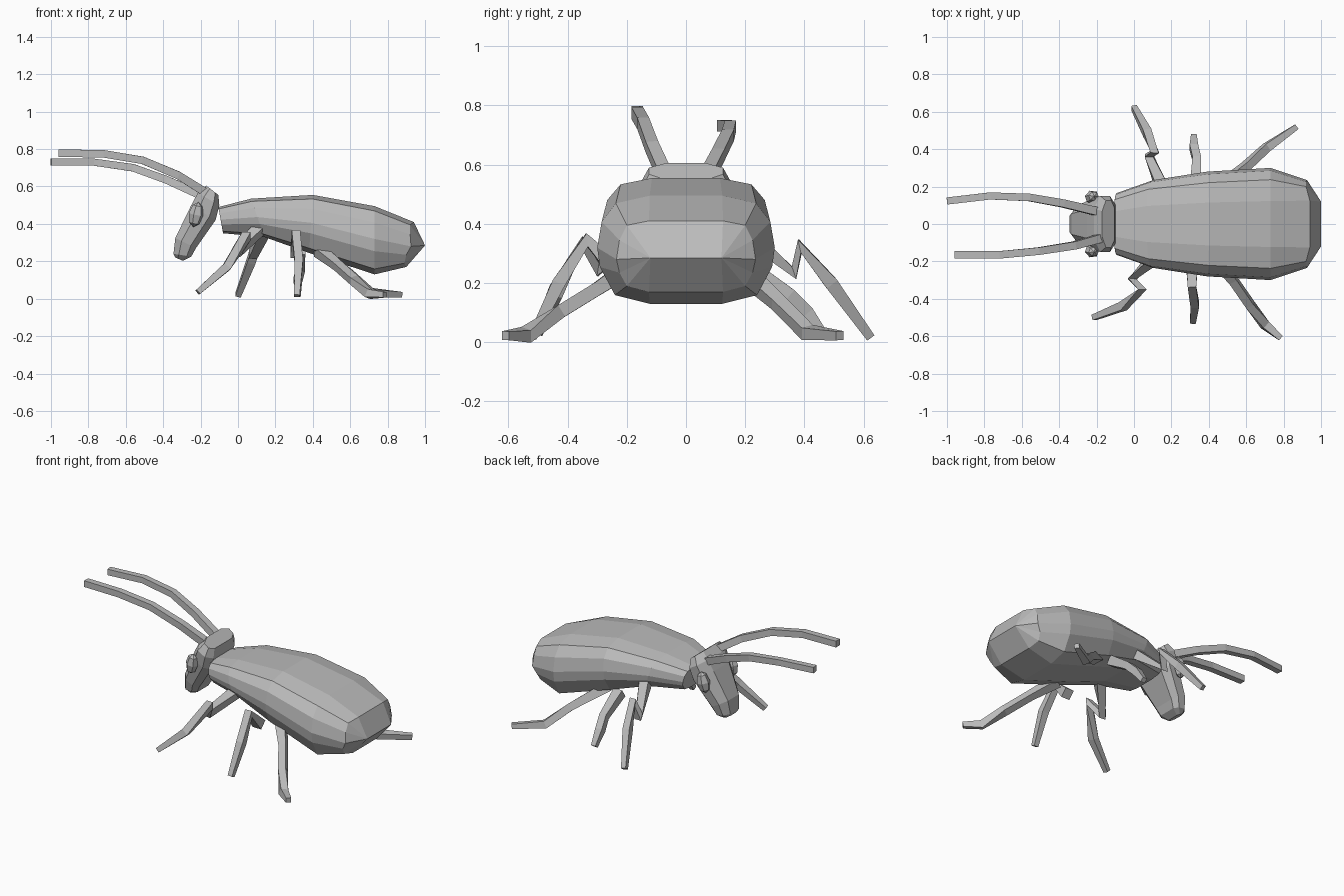
import bpy, bmesh, math
from mathutils import Vector

cube = bpy.data.objects.get("Cube")
if cube:
    bpy.data.objects.remove(cube, do_unlink=True)

grey = bpy.data.materials.new("plain grey")
grey.use_nodes = True
COLOUR = (0.5, 0.5, 0.5, 1)
grey.diffuse_color = COLOUR
grey.node_tree.nodes["Principled BSDF"].inputs["Base Color"].default_value = COLOUR


def finish(name, bm):
    bmesh.ops.recalc_face_normals(bm, faces=bm.faces)
    mesh = bpy.data.meshes.new(name)
    bm.to_mesh(mesh)
    bm.free()
    mesh.materials.append(grey)
    obj = bpy.data.objects.new(name, mesh)
    bpy.context.collection.objects.link(obj)
    return obj


def skin(bm, rings):
    """Bridge successive rings of points; returns the vertex rings."""
    vr = [[bm.verts.new(p) for p in ring] for ring in rings]
    n = len(vr[0])
    for a, b in zip(vr, vr[1:]):
        for i in range(n):
            j = (i + 1) % n
            bm.faces.new((a[i], a[j], b[j], b[i]))
    return vr


def limb(name, path, sizes):
    """Square bar mitred along a path."""
    pts = [Vector(p) for p in path]
    rings = []
    for i, p in enumerate(pts):
        d0 = (p - pts[i - 1]).normalized() if i else None
        d1 = (pts[i + 1] - p).normalized() if i < len(pts) - 1 else None
        t = ((d0 or d1) + (d1 or d0)).normalized()
        # keep the section across the outward direction of the limb
        ref = Vector((1, 0, 0)) if abs(t.x) < 0.6 else Vector((0, 1, 0))
        u = (ref - t * ref.dot(t)).normalized()
        v = t.cross(u)
        r = sizes[i] / 2
        if abs(t.x) >= 0.6:
            u, v = -v, u
            if t.x < 0:
                u = -u
        rings.append([p + u * a * r + v * b * r
                      for a, b in ((1, 1), (-1, 1), (-1, -1), (1, -1))])
    # untwist each ring against the one before
    for k in range(1, len(rings)):
        prev, cur = rings[k - 1], rings[k]
        cp, cc = pts[k - 1], pts[k]
        rings[k] = min((o[s:] + o[:s] for o in (cur, cur[::-1]) for s in range(4)),
                       key=lambda c: sum(((a - cp) - (b - cc)).length_squared
                                         for a, b in zip(prev, c)))
    bm = bmesh.new()
    vr = skin(bm, rings)
    bm.faces.new(vr[0])
    bm.faces.new(vr[-1])
    return finish(name, bm)


# Body: lofted rings with a folded tail cap
HALF = [(0.41, 1), (0.79, 0.93), (0.95, 0.76), (1, 0.52), (0.97, 0.34), (0.80, 0.08), (0.41, 0)]
SECTION = HALF + [(-y, z) for y, z in reversed(HALF)]
# x at top, x at bottom, half width, z bottom, z top
BODY = [(-0.105, -0.08, 0.165, 0.35, 0.49),
        (0.07, 0.14, 0.235, 0.33, 0.535),
        (0.40, 0.38, 0.28, 0.245, 0.555),
        (0.73, 0.73, 0.30, 0.13, 0.495)]
rings = [[(xb + (xt - xb) * z, w * y, zb + (zt - zb) * z) for y, z in SECTION]
         for xt, xb, w, zb, zt in BODY]
TAIL = [(0.94, 0.125, 0.41), (0.92, 0.20, 0.395), (0.92, 0.225, 0.345), (0.925, 0.235, 0.28),
        (0.90, 0.225, 0.235), (0.89, 0.20, 0.19), (0.90, 0.125, 0.17)]
rings.append(TAIL + [(x, -y, z) for x, y, z in reversed(TAIL)])
bm = bmesh.new()
vr = skin(bm, rings)
bm.faces.new(vr[0])
end = vr[-1]
left, right = bm.verts.new((1, 0.12, 0.285)), bm.verts.new((1, -0.12, 0.285))
for i in range(6):
    bm.faces.new((end[i], end[i + 1], left))
    bm.faces.new((end[i + 7], end[i + 8], right))
bm.faces.new((end[0], left, right, end[13]))
bm.faces.new((end[6], end[7], right, left))
finish("body", bm)

# Head: rings running from the crown down to the mouth
# front edge (x, z), back edge (x, z), half width
HEAD = [((-0.17, 0.605), (-0.105, 0.555), 0.125),
        ((-0.215, 0.565), (-0.10, 0.50), 0.15),
        ((-0.25, 0.50), (-0.12, 0.42), 0.14),
        ((-0.335, 0.325), (-0.225, 0.27), 0.10),
        ((-0.345, 0.24), (-0.25, 0.225), 0.08),
        ((-0.335, 0.22), (-0.295, 0.203), 0.05)]
OUTLINE = [(0.55, 0), (1, 0.3), (1, 0.75), (0.7, 1), (-0.7, 1), (-1, 0.75), (-1, 0.3), (-0.55, 0)]
bm = bmesh.new()
vr = skin(bm, [[(f[0] + (b[0] - f[0]) * t, w * y, f[1] + (b[1] - f[1]) * t)
                for y, t in OUTLINE] for f, b, w in HEAD])
bm.faces.new(vr[0])
bm.faces.new(vr[-1])
finish("head", bm)

# Eyes: faceted beads on the sides of the head
for side, label in ((1, "left"), (-1, "right")):
    bm = bmesh.new()
    bmesh.ops.create_uvsphere(bm, u_segments=6, v_segments=4, radius=1)
    eye = finish(label + "_eye", bm)
    eye.scale = (0.04, 0.035, 0.068)
    eye.location = (-0.225, side * 0.145, 0.45)
    eye.rotation_euler = (0, math.radians(12), side * math.radians(20))

# Antennae
limb("left_antenna", [(-0.17, 0.06, 0.54), (-0.38, 0.11, 0.635), (-0.56, 0.142, 0.70),
                      (-0.77, 0.15, 0.73), (-1.0, 0.123, 0.732)], [0.045, 0.042, 0.04, 0.038, 0.038])
limb("right_antenna", [(-0.16, -0.07, 0.56), (-0.32, -0.115, 0.66), (-0.51, -0.145, 0.74),
                       (-0.72, -0.165, 0.775), (-0.96, -0.165, 0.778)], [0.045, 0.042, 0.04, 0.04, 0.04])

# Legs, each posed mid-stride
LEGS = {
    "left_front_leg": [(0.15, 0.19, 0.38), (0.08, 0.365, 0.235), (0.11, 0.385, 0.325),
                       (0.07, 0.49, 0.20), (0.0, 0.622, 0.018)],
    "right_front_leg": [(0.12, -0.17, 0.38), (-0.01, -0.295, 0.245), (0.045, -0.35, 0.335),
                        (-0.06, -0.44, 0.17), (-0.215, -0.50, 0.035)],
    "left_middle_leg": [(0.33, 0.20, 0.26), (0.335, 0.35, 0.16), (0.32, 0.41, 0.10), (0.32, 0.47, 0.018)],
    "right_middle_leg": [(0.31, -0.23, 0.24), (0.31, -0.335, 0.345), (0.325, -0.43, 0.20),
                         (0.315, -0.52, 0.015)],
    "left_hind_leg": [(0.43, 0.17, 0.26), (0.60, 0.31, 0.135), (0.71, 0.41, 0.033), (0.87, 0.52, 0.022)],
    "right_hind_leg": [(0.43, -0.18, 0.26), (0.53, -0.30, 0.18), (0.62, -0.43, 0.10),
                       (0.70, -0.54, 0.025), (0.785, -0.61, 0.022)],
}
for name, path in LEGS.items():
    limb(name, path, [0.06] + [0.045] * (len(path) - 2) + [0.03])
